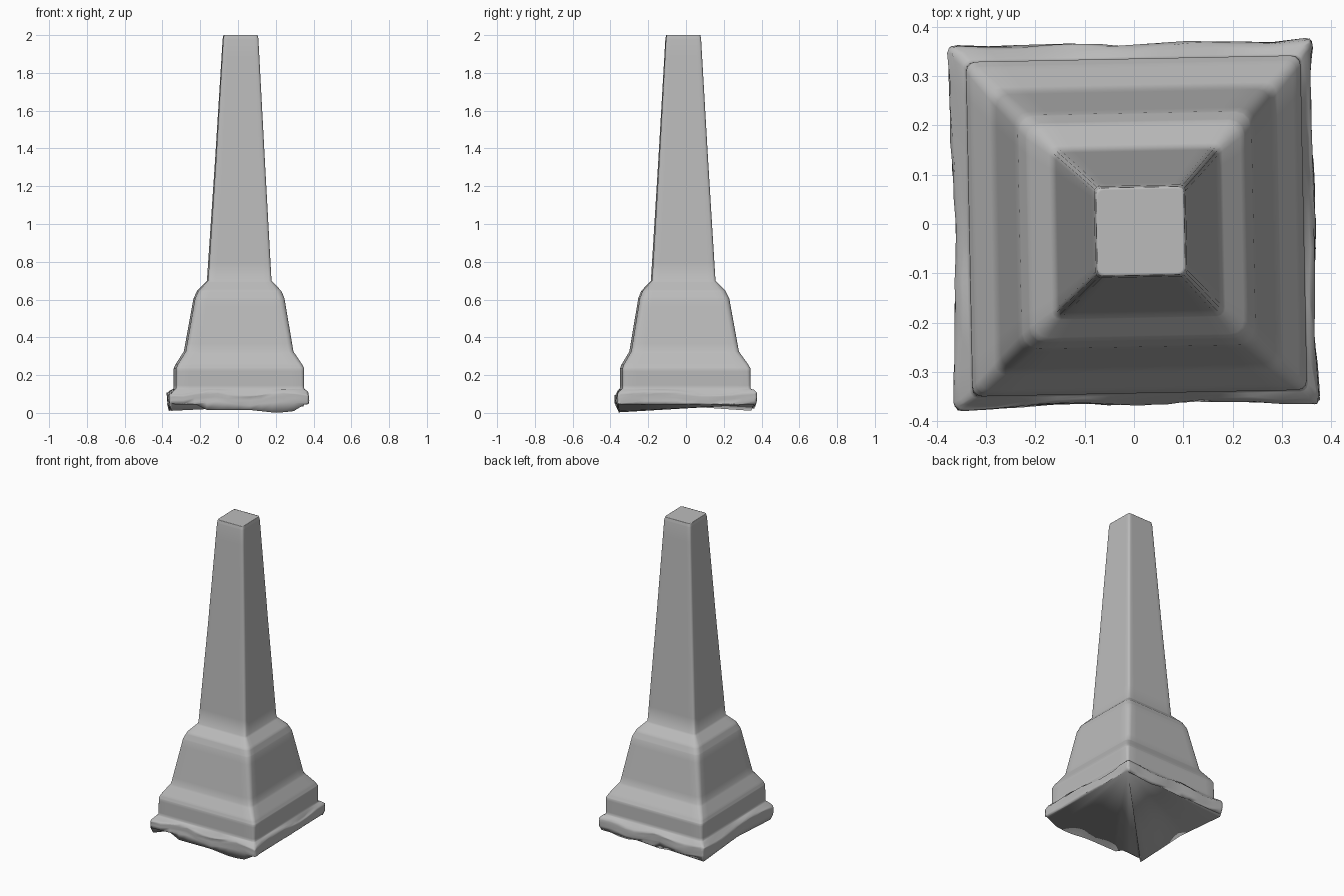
import bpy, bmesh, math, random
from mathutils import Vector, Matrix

random.seed(4)
cube = bpy.data.objects.get("Cube")
if cube:
    bpy.data.objects.remove(cube)

stone = bpy.data.materials.new("grey stone")
stone.use_nodes = True
GREY = (0.5, 0.5, 0.5, 1)
stone.diffuse_color = GREY
stone.node_tree.nodes["Principled BSDF"].inputs["Base Color"].default_value = GREY

SIDE_STEPS = 12
ARC_STEPS = 3
TWIST = 0.02

# Height, half width, corner radius, offset in x, offset in y
profile = [
    (0.05, 0.363, 0.015, 0.0, 0.0), (0.10, 0.364, 0.015, 0.0, 0.0),
    (0.13, 0.339, 0.015, 0.004, -0.004), (0.235, 0.339, 0.02, 0.005, -0.004),
    (0.255, 0.330, 0.02, 0.004, -0.006), (0.325, 0.285, 0.025, 0.003, -0.010),
    (0.605, 0.237, 0.03, 0.005, -0.012), (0.645, 0.220, 0.03, 0.006, -0.014),
    (0.70, 0.168, 0.015, 0.006, -0.015), (1.33, 0.130, 0.014, 0.010, -0.015),
    (1.98, 0.093, 0.012, 0.013, -0.015), (2.0, 0.089, 0.012, 0.013, -0.015),
    (2.0, 0.06, 0.01, 0.013, -0.015),
]


def with_support_loops(rows):
    """Add loops beside every bend so the flats stay flat when smooth shaded."""
    out = [rows[0]]
    for a, b in zip(rows, rows[1:]):
        for t in (0.15, 0.5, 0.85):
            out.append(tuple(p + (q - p) * t for p, q in zip(a, b)))
        out.append(b)
    return out


def ring(half, radius):
    """Rounded square, with extra points along the sides."""
    points = []
    inner = half - radius
    for quarter in range(4):
        turn = quarter * math.pi / 2
        c, s = math.cos(turn), math.sin(turn)
        local = []
        for i in range(ARC_STEPS + 1):
            a = i / ARC_STEPS * math.pi / 2
            local.append((inner + radius * math.cos(a), inner + radius * math.sin(a)))
        for i in range(1, SIDE_STEPS):
            local.append((inner - 2 * inner * i / SIDE_STEPS, half))
        points += [(x * c - y * s, x * s + y * c) for x, y in local]
    return points


def worn_edge(x, y):
    """Height of the broken lower edge on each side."""
    if y < -0.3 and abs(y) >= abs(x):
        if x < -0.18 or x > 0.32:
            return 0.045
        return 0.016 - 0.016 * max(0, 1 - abs(x - 0.2) / 0.15)
    if x > 0.3 and abs(x) > abs(y):
        return 0.045
    if x < -0.3 and abs(x) > abs(y):
        return 0.035 - 0.025 * abs(y) / 0.37
    return 0.028 + 0.008 * math.sin(x * 25)


bm = bmesh.new()

# Broken lower edge, then the moulded base and tapering shaft
lip = ring(0.360, 0.015)
count = len(lip)
rings = [[bm.verts.new((x, y, max(0, worn_edge(x, y)))) for x, y in lip]]

for z, half, radius, shift_x, shift_y in with_support_loops(profile):
    row = []
    for x, y in ring(half, radius):
        point = Vector((x + shift_x, y + shift_y, z))
        if z < 0.12:
            # The lip bulges at its corners and wanders along its sides
            corner = min(abs(x), abs(y)) / half
            swell = 1 + 0.018 * corner ** 4 + 0.008 * math.sin(x * 21 + y * 13)
            point.x *= swell
            point.y *= swell
            point.z += 0.010 * math.sin(x * 17 - y * 11)
            point += Vector([random.uniform(-0.003, 0.003) for _ in range(3)])
            # Keep the wall above the worn edge
            point.z = max(point.z, worn_edge(x, y) + 0.004)
        row.append(bm.verts.new(point))
    rings.append(row)

for low, high in zip(rings, rings[1:]):
    for i in range(count):
        j = (i + 1) % count
        bm.faces.new((low[i], low[j], high[j], high[i]))

# Flat top
bm.faces.new(rings[-1])

# Nearly flat underside, fanned from the back left corner
rim = rings[0]
start = max(range(count), key=lambda i: rim[i].co.x + rim[i].co.y)
for step in range(1, count - 1):
    a, b = rim[(start + step) % count], rim[(start + step + 1) % count]
    bm.faces.new((rim[start], b, a))

bmesh.ops.rotate(bm, verts=bm.verts, cent=(0, 0, 0), matrix=Matrix.Rotation(TWIST, 3, "Z"))
bmesh.ops.recalc_face_normals(bm, faces=bm.faces)
mesh = bpy.data.meshes.new("obelisk")
bm.to_mesh(mesh)
bm.free()
mesh.materials.append(stone)
obelisk = bpy.data.objects.new("obelisk", mesh)
bpy.context.collection.objects.link(obelisk)

bpy.ops.object.select_all(action="DESELECT")
obelisk.select_set(True)
bpy.context.view_layer.objects.active = obelisk
bpy.ops.object.shade_smooth()
